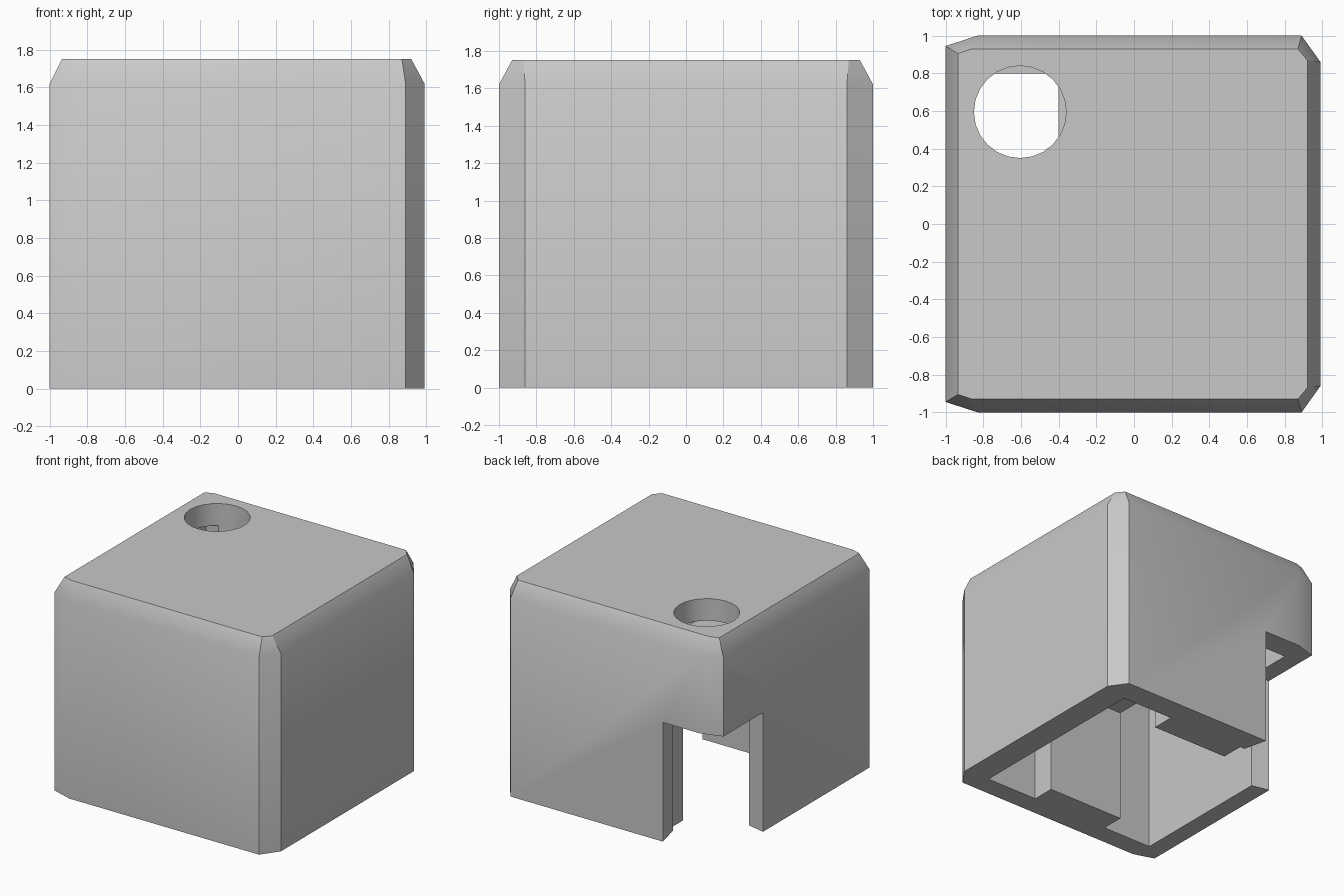
import bpy, bmesh, math

cube = bpy.data.objects.get("Cube")
if cube:
    bpy.data.objects.remove(cube, do_unlink=True)

grey = bpy.data.materials.new("plain grey")
grey.use_nodes = True
color = (0.58, 0.58, 0.58, 1)
grey.diffuse_color = color
grey.node_tree.nodes["Principled BSDF"].inputs["Base Color"].default_value = color


def loft(name, *rings):
    """Closed solid through rings given as (outline, height)."""
    bm = bmesh.new()
    loops = [[bm.verts.new((x, y, z)) for x, y in pts] for pts, z in rings]
    bm.faces.new(loops[0])
    bm.faces.new(loops[-1])
    for a, b in zip(loops, loops[1:]):
        for i in range(len(a)):
            j = (i + 1) % len(a)
            bm.faces.new((a[i], a[j], b[j], b[i]))
    bmesh.ops.recalc_face_normals(bm, faces=bm.faces)
    mesh = bpy.data.meshes.new(name)
    bm.to_mesh(mesh)
    bm.free()
    obj = bpy.data.objects.new(name, mesh)
    bpy.context.collection.objects.link(obj)
    mesh.materials.append(grey)
    return obj


def prism(name, outline, low, high):
    return loft(name, (outline, low), (outline, high))


def box(x0, x1, y0, y1):
    return [(x0, y0), (x1, y0), (x1, y1), (x0, y1)]


def mirrored(half):
    """Complete an outline by mirroring front to back."""
    return half + [(x, -y) for x, y in reversed(half)]


def combine(target, tool, operation):
    mod = target.modifiers.new(operation, "BOOLEAN")
    mod.operation = operation
    mod.solver = "EXACT"
    mod.object = tool
    bpy.context.view_layer.objects.active = target
    bpy.ops.object.modifier_apply(modifier=mod.name)
    bpy.data.objects.remove(tool, do_unlink=True)


# Outer shell with chamfered corners and top edge
side = mirrored([(-1, -0.945), (-0.83, -1), (0.89, -1), (0.99, -0.86)])
lid = mirrored([(-0.935, -0.905), (-0.86, -0.93), (0.87, -0.93), (0.92, -0.87)])
shell = loft("housing_shell", (side, 0), (side, 1.62), (lid, 1.75))

# Open cavity below
combine(shell, prism("cavity", box(-0.85, 0.77, -0.83, 0.8), -0.2, 1.57), "DIFFERENCE")

# Guide rails on the front and back walls, bridged by a shelf
for y0, y1 in ((-0.9, -0.64), (0.61, 0.9)):
    combine(shell, prism("rail", box(-0.4, 0.3, y0, y1), 0, 1.0), "UNION")
combine(shell, prism("shelf", box(-0.4, 0.3, -0.7, 0.7), 0.94, 1.0), "UNION")

# Corner notch at the back
notch = [(-0.515, 1.1), (-0.44, 0.79), (-0.44, 0.4), (-0.85, 0.4),
         (-1.1, 0.455), (-1.1, 1.1)]
combine(shell, prism("notch", notch, -0.2, 0.975), "DIFFERENCE")

# Round hole through the top
sides = 24
circle = [(-0.605 + 0.245 * math.cos(math.tau * i / sides),
           0.595 + 0.245 * math.sin(math.tau * i / sides)) for i in range(sides)]
combine(shell, prism("hole", circle, 1.3, 2), "DIFFERENCE")

bpy.ops.object.select_all(action="DESELECT")
shell.select_set(True)
bpy.context.view_layer.objects.active = shell
bpy.ops.object.shade_smooth_by_angle(angle=math.radians(30))
